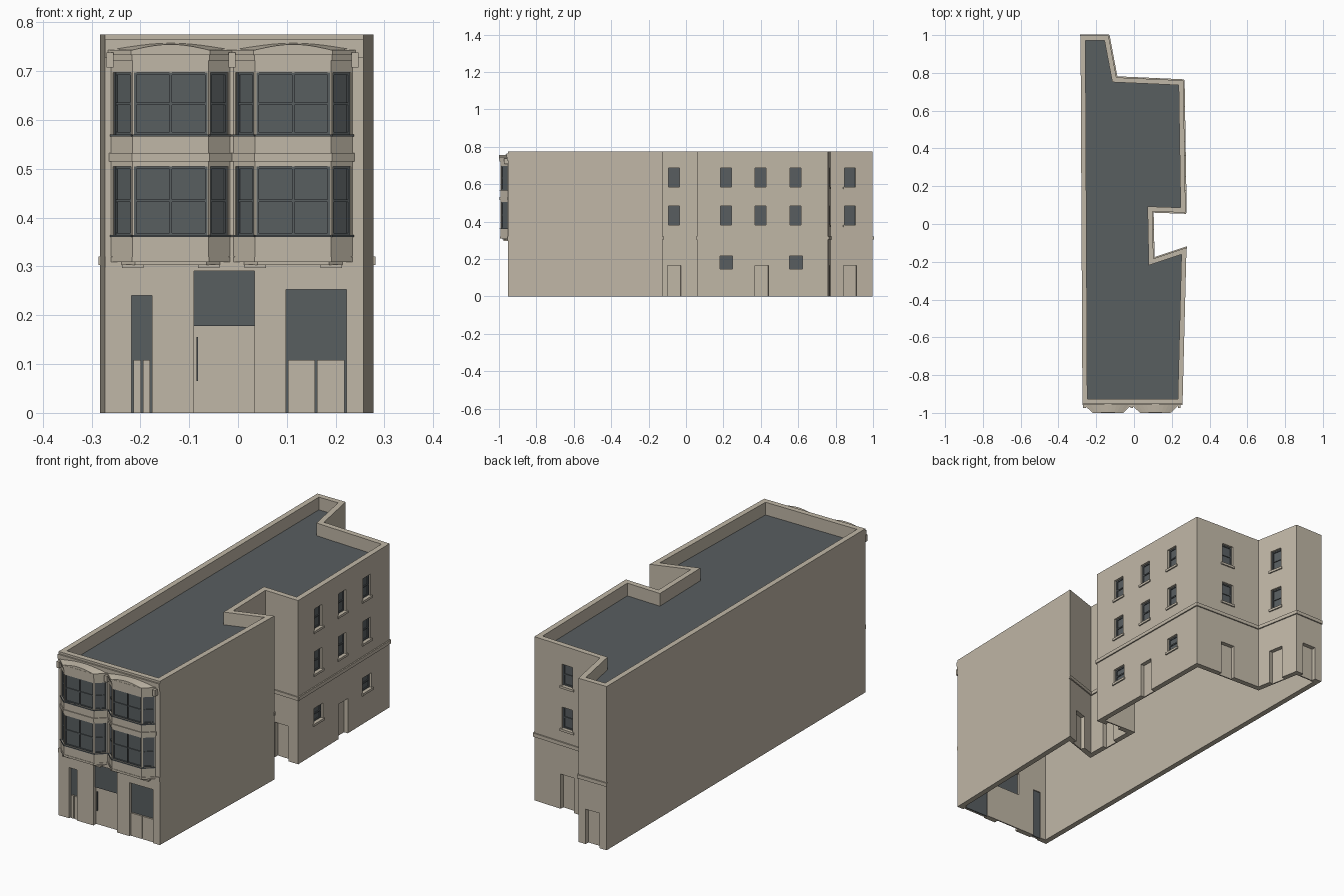
import bpy, bmesh, math
from mathutils import Matrix, Vector

if "Cube" in bpy.data.objects:
    bpy.data.objects.remove(bpy.data.objects["Cube"], do_unlink=True)


def material(name, rgb):
    m = bpy.data.materials.new(name)
    m.use_nodes = True
    m.diffuse_color = (*rgb, 1)
    bsdf = next(n for n in m.node_tree.nodes if n.type == 'BSDF_PRINCIPLED')
    bsdf.inputs["Base Color"].default_value = (*rgb, 1)
    bsdf.inputs["Roughness"].default_value = 0.9
    return m


STONE = material("beige_stone", (0.53, 0.475, 0.385))
SLATE = material("dark_slate", (0.098, 0.112, 0.118))


def finish(name, bm, mat):
    bmesh.ops.recalc_face_normals(bm, faces=bm.faces)
    me = bpy.data.meshes.new(name)
    bm.to_mesh(me)
    bm.free()
    me.materials.append(mat)
    ob = bpy.data.objects.new(name, me)
    bpy.context.scene.collection.objects.link(ob)
    return ob


def add_box(bm, M, u, d, z):
    """Box in a wall's frame: u along the wall, d inward depth, z up."""
    mid = Vector([(r[0] + r[1]) / 2 for r in (u, d, z)])
    size = Matrix.Diagonal((u[1] - u[0], d[1] - d[0], z[1] - z[0], 1))
    bmesh.ops.create_cube(bm, size=1, matrix=M @ Matrix.Translation(mid) @ size)


def box(name, M, u, d, z, mat=STONE):
    bm = bmesh.new()
    add_box(bm, M, u, d, z)
    return finish(name, bm, mat)


def prism(name, pts, z0, z1, mat=STONE):
    bm = bmesh.new()
    lo = [bm.verts.new((x, y, z0)) for x, y in pts]
    hi = [bm.verts.new((x, y, z1)) for x, y in pts]
    bm.faces.new(lo[::-1])
    bm.faces.new(hi)
    for i in range(len(pts)):
        j = (i + 1) % len(pts)
        bm.faces.new((lo[i], lo[j], hi[j], hi[i]))
    return finish(name, bm, mat)


def offset(pts, t):
    """Mitred offset of a counter-clockwise outline, positive inward."""
    out = []
    for i, p in enumerate(pts):
        p, a, b = Vector(p), Vector(pts[i - 1]), Vector(pts[(i + 1) % len(pts)])
        d0, d1 = (p - a).normalized(), (b - p).normalized()
        n0, n1 = Vector((-d0.y, d0.x)), Vector((-d1.y, d1.x))
        out.append(tuple(p + (n0 + n1) * (t / (1 + n0.dot(n1)))))
    return out


def wall(pts, i):
    """Frame and length of one side of an outline."""
    a, b = Vector(pts[i]), Vector(pts[(i + 1) % len(pts)])
    d = (b - a).normalized()
    M = Matrix(((d.x, -d.y, 0, a.x), (d.y, d.x, 0, a.y), (0, 0, 1, 0), (0, 0, 0, 1)))
    return M, (b - a).length


def cut(ob, cutters):
    bm = bmesh.new()
    for c in cutters:
        add_box(bm, *c)
    tool = finish("cutter", bm, STONE)
    tool.hide_render = True
    mod = ob.modifiers.new("openings", 'BOOLEAN')
    mod.object, mod.operation, mod.solver = tool, 'DIFFERENCE', 'EXACT'
    bpy.context.view_layer.objects.active = ob
    bpy.ops.object.modifier_apply(modifier=mod.name)
    bpy.data.objects.remove(tool, do_unlink=True)


def sash(name, M, u, z, depth, cols=1, rows=2, bar=0.006):
    """Glass with a surrounding frame and glazing bars."""
    bm = bmesh.new()
    add_box(bm, M, u, (depth, depth + 0.006), z)
    front = (depth - 0.005, depth + 0.001)
    for k in range(cols + 1):
        c = u[0] + bar / 2 + (u[1] - u[0] - bar) * k / cols
        add_box(bm, M, (c - bar / 2, c + bar / 2), front, z)
    for k in range(rows + 1):
        c = z[0] + bar / 2 + (z[1] - z[0] - bar) * k / rows
        add_box(bm, M, u, (front[0] + 0.001, front[1]), (c - bar / 2, c + bar / 2))
    finish(name, bm, SLATE)


# Main shell: hollow walls that rise into a parapet
PLAN = [(-0.273, -0.952), (0.257, -0.952), (0.278, -0.125), (0.103, -0.183), (0.098, 0.066),
        (0.273, 0.06), (0.262, 0.76), (-0.093, 0.776), (-0.135, 0.998), (-0.283, 0.998)]
THICK, TOP = 0.026, 0.775
INNER = offset(PLAN, THICK)
bm = bmesh.new()
rings = [[bm.verts.new((x, y, z)) for x, y in pts]
         for pts, z in ((PLAN, 0), (PLAN, TOP), (INNER, TOP), (INNER, 0))]
for r in range(4):
    for i in range(len(PLAN)):
        j = (i + 1) % len(PLAN)
        bm.faces.new((rings[r][i], rings[r][j], rings[(r + 1) % 4][j], rings[(r + 1) % 4][i]))
shell = finish("outer_walls", bm, STONE)

# Flat roof: slate on top, stone beneath
roof = prism("flat_roof", offset(PLAN, THICK - 0.003), 0.7, 0.715)
roof.data.materials.append(SLATE)
for f in roof.data.polygons:
    f.material_index = int(f.normal.z > 0.5)

# Side and rear windows and doors
cutters = []
through = (-0.02, THICK + 0.02)


def window(side, c, w, z):
    M, _ = wall(PLAN, side)
    u = (c - w / 2, c + w / 2)
    cutters.append((M, u, through, z))
    sash("sash_window", M, u, z, 0.015)
    box("window_sill", M, (u[0] - 0.008, u[1] + 0.008), (-0.006, 0.012), (z[0] - 0.011, z[0]))


def door(side, c, w=0.072, h=0.165):
    M, _ = wall(PLAN, side)
    u = (c - w / 2, c + w / 2)
    cutters.append((M, u, through, (-0.02, h)))
    box("door_leaf", M, u, (0.02, 0.026), (0, h))


FLOORS = ((0.382, 0.484), (0.585, 0.687))
for side, centres in ((3, [0.119]), (5, [0.154, 0.338, 0.526]), (6, [0.178]), (7, [0.103])):
    for c in centres:
        for z in FLOORS:
            window(side, c, 0.059, z)
for c in (0.155, 0.528):
    window(5, c, 0.068, (0.147, 0.217))
for side, c in ((2, 0.092), (3, 0.119), (4, 0.087), (5, 0.344), (6, 0.178), (7, 0.103), (8, 0.074)):
    door(side, c)

# Shop front: two windows over panelled bases, and a central entrance
F, width = wall(PLAN, 0)
X0 = PLAN[0][0]
for x0, x1, top in ((-0.218, -0.176, 0.24), (0.098, 0.222, 0.253)):
    u = (x0 - X0, x1 - X0)
    cutters.append((F, u, through, (-0.02, top)))
    box("shop_glass", F, u, (0.015, 0.021), (0, top), SLATE)
    gap, mid = 0.004, (u[0] + u[1]) / 2
    for a, b in ((u[0] + gap, mid - gap / 2), (mid + gap / 2, u[1] - gap)):
        box("base_panel", F, (a, b), (0.007, 0.016), (0, 0.108))
u = (-0.09 - X0, 0.034 - X0)
cutters.append((F, u, through, (-0.02, 0.291)))
box("transom_glass", F, u, (0.01, 0.016), (0.178, 0.291), SLATE)
box("entrance_door", F, u, (0.02, 0.026), (0, 0.18))
box("door_handle", F, (u[0] + 0.005, u[0] + 0.008), (0.014, 0.021), (0.065, 0.155), SLATE)
cut(shell, cutters)

# Belt courses along the yard sides and the front
for side in range(2, 9):
    M, length = wall(PLAN, side)
    box("belt_course", M, (-0.003, length + 0.003), (-0.006, 0.004), (0.303, 0.32))
box("front_belt", F, (0, width), (-0.003, 0.004), (0.298, 0.32))

# Front cornice bands and end brackets
box("cornice_lower", F, (0, width), (-0.004, 0.004), (0.727, 0.745))
box("cornice_upper", F, (0, width), (-0.007, 0.004), (0.745, 0.765))
for x in (-0.262, -0.012, 0.24):
    box("cornice_bracket", F, (x - X0 - 0.007, x - X0 + 0.007), (-0.022, 0.004), (0.708, 0.738))

# Two canted bays
for cx in (-0.138, 0.113):
    y0, y1 = -0.952, -0.993
    bay = [(cx - 0.122, y0), (cx - 0.078, y1), (cx + 0.078, y1), (cx + 0.122, y0),
           (cx + 0.122, y0 + 0.01), (cx - 0.122, y0 + 0.01)]
    body = prism("bay_body", bay, 0.318, 0.735)
    bay_cuts = []
    for side, cols, margin in ((0, 1, 0.005), (1, 2, 0.003), (2, 1, 0.005)):
        M, length = wall(bay, side)
        u = (margin, length - margin)
        for z in ((0.364, 0.505), (0.57, 0.697)):
            bay_cuts.append((M, u, (-0.02, 0.01), z))
            sash("bay_window", M, u, z, 0.008, cols, 2, 0.005)
            box("bay_sill", M, (0, length), (-0.004, 0.006), (z[0] - 0.004, z[0]), SLATE)
    cut(body, bay_cuts)
    # Mouldings: stepped foot, middle belt and projecting cornice
    for name, z0, z1, grow in (("bay_foot", 0.303, 0.31, -0.012), ("bay_base", 0.309, 0.319, 0.002),
                               ("bay_belt", 0.515, 0.532, 0.004), ("bay_frieze", 0.722, 0.733, 0.003),
                               ("bay_cornice", 0.733, 0.744, 0.007)):
        prism(name, offset(bay, -grow), z0, z1)
    for s in (-1, 1):
        c = cx + s * 0.078 - X0
        box("bay_corbel", F, (c - 0.022, c + 0.022), (-0.024, 0.004), (0.297, 0.304))
    # Shallow curved cap that slopes back to the wall
    bm = bmesh.new()
    n = 10
    front, back = [], []
    for k in range(n + 1):
        t = -1 + 2 * k / n
        rise = 0.012 * math.cos(t * math.pi / 2)
        front.append(bm.verts.new((cx + t * 0.08, y1 - 0.006, 0.743 + rise)))
        back.append(bm.verts.new((cx + t * 0.118, y0, 0.746 + rise)))
    for k in range(n):
        bm.faces.new((front[k], front[k + 1], back[k + 1], back[k]))
    bm.faces.new(front)
    bm.faces.new(back[::-1])
    finish("bay_cap", bm, STONE)
